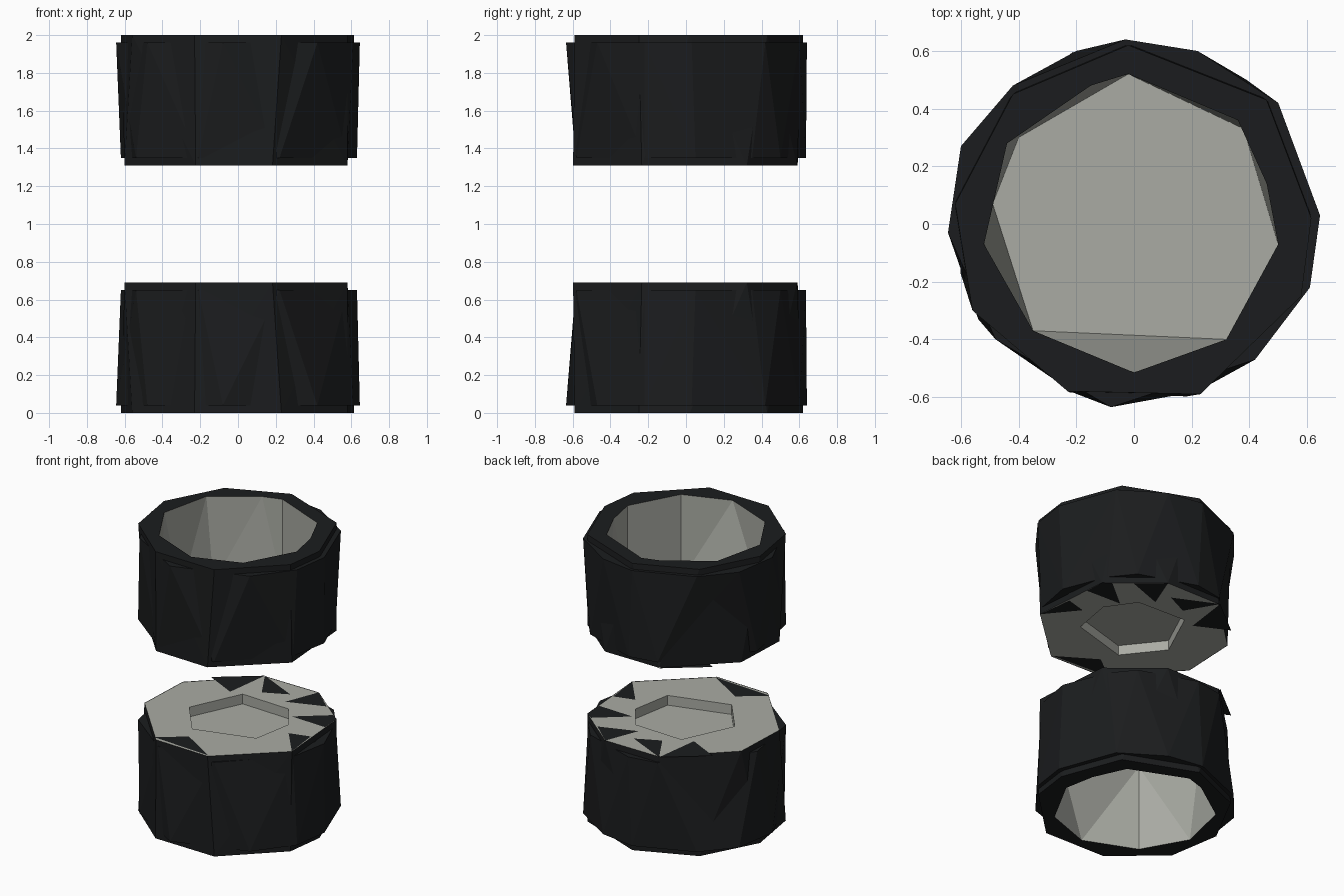
import bpy, bmesh, math
from mathutils import Matrix

if "Cube" in bpy.data.objects:
    bpy.data.objects.remove(bpy.data.objects["Cube"])


def material(name, c):
    m = bpy.data.materials.new(name)
    m.diffuse_color = (*c, 1)
    m.use_nodes = True
    m.node_tree.nodes["Principled BSDF"].inputs["Base Color"].default_value = m.diffuse_color
    return m


BLACK = material("black_rubber", (0.011, 0.012, 0.013))
GREY = material("grey_metal", (0.40, 0.41, 0.37))


def view(pts, a=math.radians(35)):
    return [(x * math.cos(a) - y * math.sin(a), x * math.sin(a) + y * math.cos(a)) for x, y in pts]


def polar(r, degrees):
    return [(r * math.cos(math.radians(d)), r * math.sin(math.radians(d))) for d in degrees]


def scaled(pts, s):
    return [(x * s, y * s) for x, y in pts]


def wall(bm, low, zl, high, zh, inward=False):
    """Zigzag side wall between two outlines, taken from their convex hull."""
    t = bmesh.new()
    for pts, z in ((low, zl), (high, zh)):
        for x, y in pts:
            t.verts.new((x, y, z))
    bmesh.ops.convex_hull(t, input=t.verts[:])
    t.normal_update()
    for f in t.faces:
        if abs(f.normal.z) < 0.95:
            vs = [bm.verts.new(v.co) for v in f.verts]
            bm.faces.new(vs[::-1] if inward else vs)
    t.free()


def plate(bm, loops, z, up):
    """Flat face with optional hole."""
    t = bmesh.new()
    for pts in loops:
        vs = [t.verts.new((x, y, z)) for x, y in pts]
        for i, v in enumerate(vs):
            t.edges.new((v, vs[i - 1]))
    bmesh.ops.triangle_fill(t, use_beauty=True, use_dissolve=False, edges=t.edges[:])
    t.normal_update()
    for f in t.faces:
        vs = [bm.verts.new(v.co) for v in f.verts]
        bm.faces.new(vs if (f.normal.z > 0) == up else vs[::-1])
    t.free()


def finish(bm, name, mat):
    """Make the lower part and its mirror image above z = 1."""
    bmesh.ops.remove_doubles(bm, verts=bm.verts[:], dist=0.0005)
    for side in ("lower", "upper"):
        me = bpy.data.meshes.new(f"{side}_{name}")
        if side == "upper":
            bm.transform(Matrix.Translation((0, 0, 2)) @ Matrix.Scale(-1, 4, (0, 0, 1)))
            bmesh.ops.reverse_faces(bm, faces=bm.faces[:])
        bm.to_mesh(me)
        me.materials.append(mat)
        bpy.context.collection.objects.link(bpy.data.objects.new(me.name, me))
    bm.free()


# Outlines
outer_rim = [(-.62, .07), (-.42, .45), (-.02, .62), (.46, .43), (.615, .02),
             (.58, -.25), (.23, -.59), (-.23, -.58), (-.56, -.3)]
inner_rim = polar(0.625, (196, 159, 109, 70, 31, -22, -73, -111))
opening = [(-.02, .52), (.36, .36), (.46, .14), (.5, -.07), (.32, -.4), (0, -.515),
           (-.35, -.37), (-.52, -.07), (-.44, .28), (-.15, .48)]
floor = [(-.02, .52), (.38, .33), (.5, -.07), (.32, -.4), (-.35, -.37), (-.49, .07), (-.4, .3)]
tread_out = [(-.03, .64), (.22, .6), (.5, .42), (.645, .03), (.61, -.22), (.42, -.47),
             (-.08, -.635), (-.48, -.4), (-.645, -.03), (-.6, .27), (-.42, .48)]
tread_in = [(0, .635), (.39, .5), (.51, .35), (.63, .05), (.58, -.22), (.22, -.58),
            (-.21, -.585), (-.54, -.33), (-.62, .1), (-.2, .6)]
hub = view(polar(0.34, (20, 85, 155, 212, 290, 340)))

# Tyre body with the outer lip
bm = bmesh.new()
wall(bm, outer_rim, 0, inner_rim, 0.69)
plate(bm, [outer_rim, opening], 0, False)
finish(bm, "tyre_body", BLACK)

# Tread sleeve around the body
bm = bmesh.new()
wall(bm, tread_out, 0.04, tread_in, 0.65)
plate(bm, [tread_out, scaled(tread_out, 0.88)], 0.04, False)
plate(bm, [tread_in, scaled(tread_in, 0.9)], 0.65, True)
finish(bm, "tread_sleeve", BLACK)

# Deep rim cup, open to the outside
bm = bmesh.new()
wall(bm, opening, 0, floor, 0.6, inward=True)
plate(bm, [floor], 0.6, False)
finish(bm, "rim_cup", GREY)

# Inner face with the recessed hub
bm = bmesh.new()
plate(bm, [inner_rim, hub], 0.688, True)
wall(bm, hub, 0.62, hub, 0.688, inward=True)
plate(bm, [hub], 0.62, True)
finish(bm, "inner_face", GREY)

# Black sidewall wedges on the inner face
bm = bmesh.new()
for tri in ([(-.17, .59), (.17, .61), (-.05, .37)],
            [(.17, .61), (.33, .33), (.15, .36)],
            [(.51, .36), (.56, .15), (.3, .22)],
            [(.6, .02), (.625, -.04), (.55, -.16), (.34, .0)],
            [(.34, -.52), (.46, -.3), (.32, -.25)],
            [(-.19, -.58), (-.53, -.31), (-.31, -.3)]):
    plate(bm, [view(tri)], 0.69, True)
finish(bm, "sidewall_wedges", BLACK)
